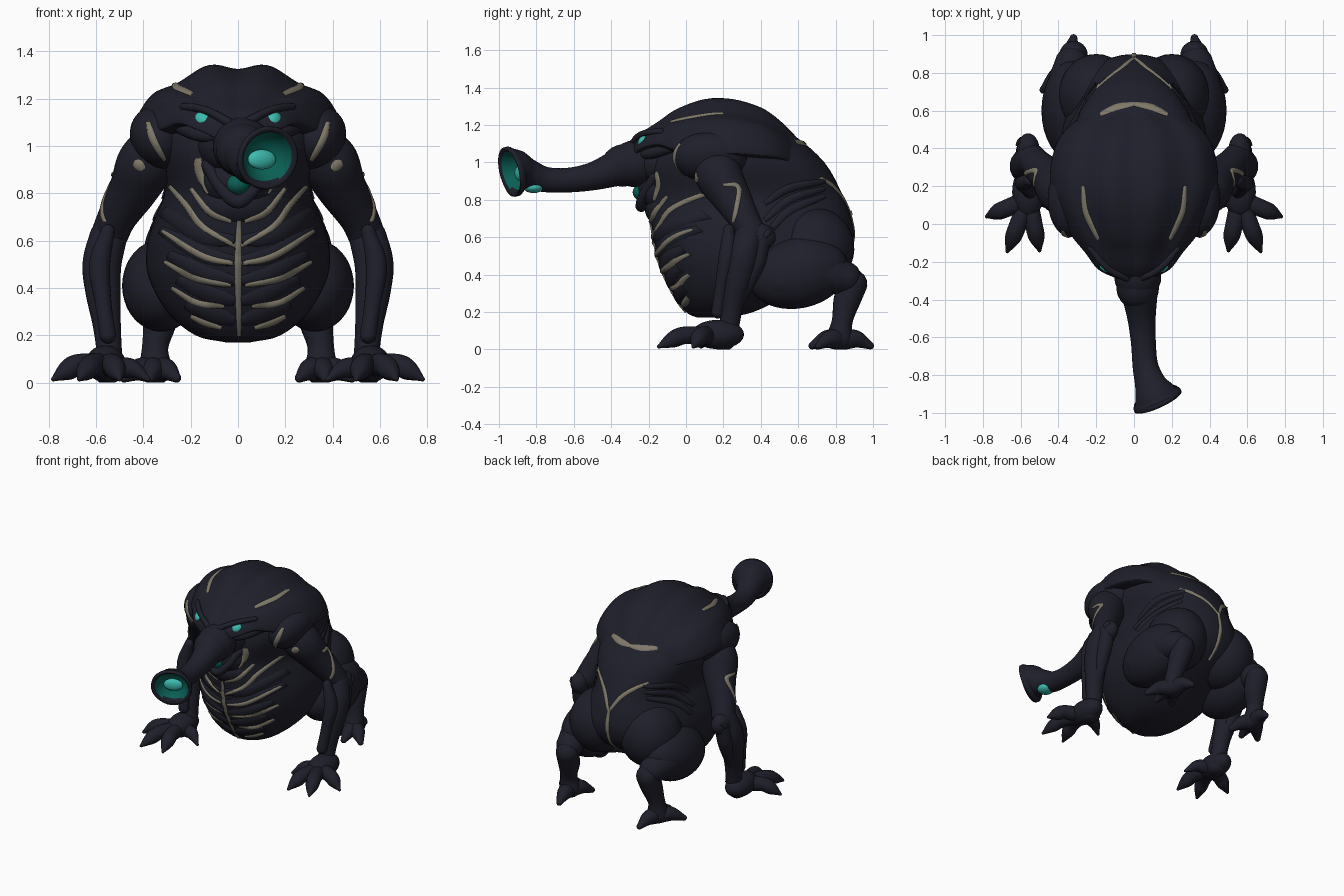
import bpy, bmesh
from math import sin, cos, pi, radians, copysign
from mathutils import Vector, Matrix, Euler
from mathutils.bvhtree import BVHTree

if "Cube" in bpy.data.objects:
    bpy.data.objects.remove(bpy.data.objects["Cube"])


def material(name, rgb):
    m = bpy.data.materials.new(name)
    m.use_nodes = True
    m.diffuse_color = (*rgb, 1)
    bsdf = m.node_tree.nodes["Principled BSDF"]
    bsdf.inputs["Base Color"].default_value = (*rgb, 1)
    bsdf.inputs["Roughness"].default_value = 0.7
    return m


HIDE = material("dark hide", (0.0135, 0.0135, 0.024))
BONE = material("bone stripe", (0.21, 0.19, 0.14))
GLOW = material("bright teal", (0.045, 0.5, 0.43))
DEEP = material("deep teal", (0.003, 0.115, 0.09))
all_verts, all_faces = [], []   # collected skin, used to lay stripes on


def finish(name, bm, mat):
    bmesh.ops.recalc_face_normals(bm, faces=bm.faces)
    for f in bm.faces:
        f.smooth = True
    mesh = bpy.data.meshes.new(name)
    bm.to_mesh(mesh)
    bm.free()
    mesh.materials.append(mat)
    ob = bpy.data.objects.new(name, mesh)
    bpy.context.collection.objects.link(ob)
    base = len(all_verts)
    all_verts.extend(v.co.copy() for v in mesh.vertices)
    all_faces.extend([base + i for i in p.vertices] for p in mesh.polygons)


def spline(pts, n=6):
    p = [Vector(q) for q in pts]
    p = [p[0] * 2 - p[1]] + p + [p[-1] * 2 - p[-2]]
    out = []
    for a, b, c, d in zip(p, p[1:], p[2:], p[3:]):
        for k in range(n):
            t = k / n
            out.append((b * 2 + (c - a) * t + (a * 2 - b * 5 + c * 4 - d) * t * t
                        + (b * 3 - a - c * 3 + d) * t ** 3) / 2)
    return out + [p[-2]]


def loft(name, rings, mat=HIDE, caps=(True, True)):
    bm = bmesh.new()
    rows = [[bm.verts.new((v[0], v[1], max(v[2], 0))) for v in r] for r in rings]
    n = len(rows[0])
    for a, b in zip(rows, rows[1:]):
        for i in range(n):
            j = (i + 1) % n
            bm.faces.new((a[i], a[j], b[j], b[i]))
    for row, cap in zip((rows[0], rows[-1]), caps):
        if cap:
            bm.faces.new(row)
    finish(name, bm, mat)


def tube(name, pts, s=1, sides=20, end_cap=True):
    """Tapered limb through (x, y, z, radius) points with rounded ends."""
    path = [(Vector((p[0] * s, p[1], p[2])), max(p[3], 0.004)) for p in spline(pts)]
    tans = [(path[min(i + 1, len(path) - 1)][0] - path[max(i - 1, 0)][0]).normalized()
            for i in range(len(path))]
    dome = [(sin(radians(a)), cos(radians(a))) for a in (8, 30, 55, 75)]
    (p0, r0), (p1, r1) = path[0], path[-1]
    stations = [(p0 - tans[0] * r0 * c, r0 * k, tans[0]) for k, c in dome]
    stations += [(p, r, t) for (p, r), t in zip(path, tans)]
    if end_cap:
        stations += [(p1 + tans[-1] * r1 * c, r1 * k, tans[-1]) for k, c in reversed(dome)]
    u, rings = tans[0].orthogonal(), []
    for p, r, t in stations:
        u = (u - t * u.dot(t)).normalized()
        w = t.cross(u)
        rings.append([p + (u * cos(2 * pi * i / sides) + w * sin(2 * pi * i / sides)) * r
                      for i in range(sides)])
    loft(name, rings, HIDE, (True, end_cap))


def ball(name, loc, size, s=1, rot=(0, 0, 0), mat=HIDE):
    bm = bmesh.new()
    e = Euler((radians(rot[0]), radians(rot[1] * s), radians(rot[2] * s)))
    m = Matrix.LocRotScale(Vector((loc[0] * s, loc[1], loc[2])), e, Vector(size))
    bmesh.ops.create_uvsphere(bm, u_segments=32, v_segments=20, radius=1, matrix=m)
    finish(name, bm, mat)


def stripe(name, view, pts, s=1, width=0.028, lift=0.006, mat=BONE):
    """Thin band laid on the skin along a path seen from one direction."""
    tree = BVHTree.FromPolygons(all_verts, all_faces)
    cast = {"front": lambda u, v: ((u * s, -0.6, v), (0, 1, 0)),
            "back": lambda u, v: ((u * s, 2, v), (0, -1, 0)),
            "top": lambda u, v: ((u * s, v, 2), (0, 0, -1)),
            "side": lambda u, v: ((2 * s, u, v), (-s, 0, 0))}[view]
    path = spline([(u, v, 0) for u, v in pts], 9)
    bm, last = bmesh.new(), None
    for i, p in enumerate(path):
        t = (path[min(i + 1, len(path) - 1)] - path[max(i - 1, 0)]).normalized()
        side = Vector((-t.y, t.x, 0)) * width / 2
        taper = 0.4 + 0.6 * sin(pi * (i + 0.5) / len(path)) ** 0.5
        row = []
        for k in (-1, -0.6, 0.6, 1):
            q = p + side * k * taper
            o, d = (Vector(a) for a in cast(q.x, q.y))
            hit, nor = tree.ray_cast(o, d)[:2]
            if hit:
                nor = -nor if nor.dot(d) > 0 else nor
                row.append(hit + nor * (lift if abs(k) < 1 else -0.001))
        if len(row) < 4 or max((a - row[0]).length for a in row) > 3 * width:
            last = None
            continue
        row = [bm.verts.new(v) for v in row]
        if last and (last[0].co - row[0].co).length < 0.1:
            for a in range(3):
                bm.faces.new((last[a], last[a + 1], row[a + 1], row[a]))
        last = row
    finish(name, bm, mat)


# Torso: stacked rounded sections of (height, front, back, half width)
rings = []
for z, f, b, w in spline([(0.17, 0.06, 0.2, 0.05), (0.2, 0.0, 0.36, 0.18), (0.3, -0.07, 0.56, 0.3),
                          (0.45, -0.14, 0.82, 0.38), (0.58, -0.17, 0.895, 0.385), (0.7, -0.19, 0.885, 0.35),
                          (0.82, -0.2, 0.84, 0.31), (1.0, -0.2, 0.74, 0.36), (1.15, -0.1, 0.57, 0.33),
                          (1.25, 0.05, 0.4, 0.2)], 4):
    ring = []
    for i in range(48):
        c, d = cos(2 * pi * i / 48), sin(2 * pi * i / 48)
        ring.append((copysign(abs(c) ** 0.9, c) * w,
                     (f + b) / 2 + copysign(abs(d) ** 0.9, d) * (b - f) / 2, z))
    rings.append(ring)
loft("torso", rings)

# Ridged hood over head and back: (y, half width, top, edge height)
rings = []
for y, w, top, edge in spline([(-0.29, 0.09, 1.11, 1.04), (-0.24, 0.19, 1.16, 1.08), (-0.15, 0.26, 1.22, 1.1),
                               (-0.05, 0.34, 1.29, 1.07), (0.1, 0.42, 1.345, 1.05), (0.25, 0.445, 1.345, 1.05),
                               (0.4, 0.42, 1.3, 1.04), (0.5, 0.36, 1.23, 1.03), (0.58, 0.25, 1.15, 1.0),
                               (0.63, 0.1, 1.09, 1.0)], 4):
    ring = []
    for i in range(96):
        a = 2 * pi * i / 96
        h = (top - edge) * (0.97 - 0.055 * cos(9.2 * (a - pi / 2))) if a < pi else 0.03
        ring.append((w * copysign(abs(cos(a)) ** 1.12, cos(a)), y, edge + h * sin(a)))
    rings.append(ring)
loft("hood", rings)

# Head, jaw and throat
ball("face", (0, -0.13, 1.0), (0.17, 0.16, 0.13))
ball("jaw", (0, -0.1, 0.85), (0.16, 0.16, 0.12))
ball("throat", (0, -0.04, 0.75), (0.2, 0.18, 0.12))
ball("mouth_glow", (0, -0.235, 0.84), (0.05, 0.05, 0.045), mat=DEEP)
tube("lower_lip", [(-0.13, -0.17, 0.92, 0.025), (-0.07, -0.23, 0.82, 0.026), (0, -0.24, 0.765, 0.03),
                   (0.07, -0.23, 0.82, 0.026), (0.13, -0.17, 0.92, 0.025)])

# Trunk with flared open end
tube("trunk", [(0, -0.15, 1.01, 0.125), (0.02, -0.28, 1.0, 0.115), (0.03, -0.38, 0.965, 0.095),
               (0.04, -0.5, 0.925, 0.075), (0.05, -0.63, 0.905, 0.066), (0.06, -0.75, 0.908, 0.068),
               (0.085, -0.84, 0.935, 0.083), (0.11, -0.9, 0.952, 0.112), (0.125, -0.935, 0.95, 0.134)],
     sides=28, end_cap=False)
for y, z, r in ((-0.25, 1.0, 0.125), (-0.31, 0.99, 0.113)):
    tube("trunk_collar", [(0.018, y, z, r), (0.02, y - 0.03, z - 0.008, r)], sides=28)
axis = Vector((0.4, -0.88, -0.22)).normalized()
u = axis.orthogonal().normalized()
w = axis.cross(u)
mouth = Vector((0.125, -0.935, 0.95))


def flare(name, profile, mat, caps):
    loft(name, [[mouth + axis * d + (u * cos(a * pi / 16) + w * sin(a * pi / 16)) * r
                 for a in range(32)] for d, r in profile], mat, caps)


flare("trunk_rim", [(-0.03, 0.122), (-0.01, 0.136), (0.008, 0.136), (0.012, 0.126), (0.0, 0.112)], HIDE, (False, False))
flare("trunk_lining", [(0.002, 0.115), (-0.03, 0.1), (-0.06, 0.08), (-0.08, 0.05)], DEEP, (False, True))
ball("trunk_glow", mouth - axis * 0.06 - Vector((0, 0, 0.02)), (0.064, 0.025, 0.042), rot=(0, 0, 24), mat=GLOW)
ball("trunk_underglow", (0.085, -0.815, 0.868), (0.055, 0.055, 0.032), mat=GLOW)

for s, side in ((1, "left"), (-1, "right")):
    def limb(part, pts):
        tube(side + "_" + part, pts, s)

    def lump(part, loc, size, rot=(0, 0, 0), mat=HIDE):
        ball(side + "_" + part, loc, size, s, rot, mat)

    # Eye beneath a slanted brow
    lump("eye", (0.14, -0.2, 1.105), (0.05, 0.058, 0.042), (0, -25, 0), GLOW)
    limb("brow", [(0.04, -0.285, 1.1, 0.02), (0.11, -0.255, 1.14, 0.017), (0.17, -0.205, 1.16, 0.017),
                  (0.23, -0.13, 1.165, 0.016)])
    limb("cheek", [(0.09, -0.24, 1.04, 0.025), (0.17, -0.18, 1.05, 0.03), (0.24, -0.08, 1.08, 0.03)])
    # Shoulder and arm
    lump("shoulder_plate", (0.335, 0.13, 1.03), (0.115, 0.2, 0.14), (0, 30, 0))
    limb("upper_arm", [(0.34, 0.15, 0.98, 0.12), (0.39, 0.18, 0.92, 0.125), (0.44, 0.24, 0.82, 0.105),
                       (0.51, 0.31, 0.7, 0.083), (0.545, 0.35, 0.62, 0.078)])
    lump("elbow", (0.56, 0.39, 0.6), (0.06, 0.09, 0.075))
    limb("forearm", [(0.55, 0.34, 0.61, 0.08), (0.575, 0.31, 0.5, 0.083), (0.57, 0.28, 0.38, 0.074),
                     (0.555, 0.25, 0.25, 0.06), (0.545, 0.23, 0.13, 0.055), (0.55, 0.2, 0.06, 0.07)])
    limb("forearm_guard", [(0.55, 0.23, 0.64, 0.03), (0.585, 0.22, 0.5, 0.045), (0.57, 0.19, 0.34, 0.035),
                           (0.55, 0.17, 0.2, 0.035)])
    limb("forearm_spur", [(0.57, 0.4, 0.57, 0.05), (0.575, 0.37, 0.45, 0.05), (0.56, 0.29, 0.28, 0.035)])
    lump("hand", (0.56, 0.17, 0.08), (0.085, 0.14, 0.078))
    for i, (x, y) in enumerate(((0.78, 0.04), (0.67, -0.145), (0.5, -0.14))):
        mx, my = (0.56 + x) / 2, (0.13 + y) / 2
        limb("finger_%d" % (i + 1), [(0.56, 0.13, 0.07, 0.05), (mx, my, 0.075, 0.047),
                                     ((mx + x) / 2, (my + y) / 2, 0.05, 0.042), (x, y, 0.015, 0.01)])
    limb("thumb", [(0.52, 0.15, 0.06, 0.045), (0.45, 0.12, 0.06, 0.04), (0.38, 0.08, 0.015, 0.01)])
    # Crouched hind leg
    lump("haunch", (0.325, 0.6, 0.41), (0.165, 0.27, 0.19), (12, 0, 0))
    lump("buttock", (0.2, 0.68, 0.54), (0.2, 0.22, 0.22), (-20, 0, 0))
    limb("calf", [(0.37, 0.52, 0.37, 0.11), (0.36, 0.7, 0.41, 0.11), (0.33, 0.85, 0.38, 0.09)])
    limb("shank", [(0.32, 0.895, 0.35, 0.075), (0.33, 0.86, 0.26, 0.072), (0.35, 0.835, 0.15, 0.056),
                   (0.35, 0.82, 0.06, 0.072)])
    for i, (x, y) in enumerate(((0.48, 0.71), (0.37, 0.675), (0.26, 0.7), (0.32, 0.985))):
        limb("toe_%d" % (i + 1), [(0.35, 0.83, 0.05, 0.055), ((0.35 + x) / 2, (0.83 + y) / 2, 0.055, 0.048),
                                  (x, y, 0.02, 0.02)])
    # Raised belly ribs, flank folds and bone stripes
    for i in range(5):
        z = 0.6 - 0.085 * i
        reach = 0.36 - 0.035 * i
        rib = [(0.015, z), (reach * 0.45, z + 0.025), (reach, z + 0.15 - 0.02 * i)]
        stripe(side + "_rib", "front", rib, s, 0.07, 0.009, HIDE)
    for i in range(3):
        fold = [(0.42, 0.6 + 0.09 * i), (0.55, 0.74 + 0.06 * i), (0.74, 0.82 + 0.04 * i)]
        stripe(side + "_flank_fold", "side", fold, s, 0.045, 0.01, HIDE)
    for pts in ([(0.0, 0.57), (0.15, 0.66), (0.22, 0.75), (0.29, 0.83)],
                [(0.0, 0.5), (0.15, 0.535), (0.32, 0.64)], [(0.03, 0.41), (0.18, 0.44), (0.31, 0.51)],
                [(0.06, 0.32), (0.18, 0.34), (0.28, 0.4)], [(0.07, 0.23), (0.14, 0.25), (0.2, 0.28)],
                [(0.03, 0.68), (0.12, 0.72), (0.2, 0.82)]):
        stripe(side + "_belly_stripe", "front", pts, s)
    stripe(side + "_brow_stripe", "top", [(0.27, 0.2), (0.26, 0.08), (0.23, 0.0), (0.19, -0.08)], s, 0.032)
    stripe(side + "_shoulder_stripe", "front", [(0.38, 1.1), (0.36, 1.03), (0.31, 0.94)], s, 0.032)
    stripe(side + "_arm_stripe", "side", [(0.2, 0.88), (0.28, 0.87), (0.27, 0.76), (0.25, 0.68)], s)
    stripe(side + "_jaw_stripe", "side", [(-0.16, 0.95), (-0.15, 0.88), (-0.17, 0.8)], s)
    stripe(side + "_arm_mark", "front", [(0.4, 0.9), (0.42, 0.92), (0.44, 0.93)], s, 0.045)
    stripe(side + "_back_fork", "back", [(0.0, 0.72), (0.06, 0.82), (0.13, 0.88), (0.2, 0.92)], s, 0.03)
    stripe(side + "_hood_edge_stripe", "top", [(0.0, 0.635), (0.09, 0.62), (0.18, 0.58)], s, 0.035)

stripe("belly_midline", "front", [(0.005, 0.69), (0.0, 0.5), (0.005, 0.2)], 1, 0.03, 0.008)
stripe("back_midline", "back", [(0.0, 0.74), (0.0, 0.6), (0.0, 0.42)], 1, 0.03)
